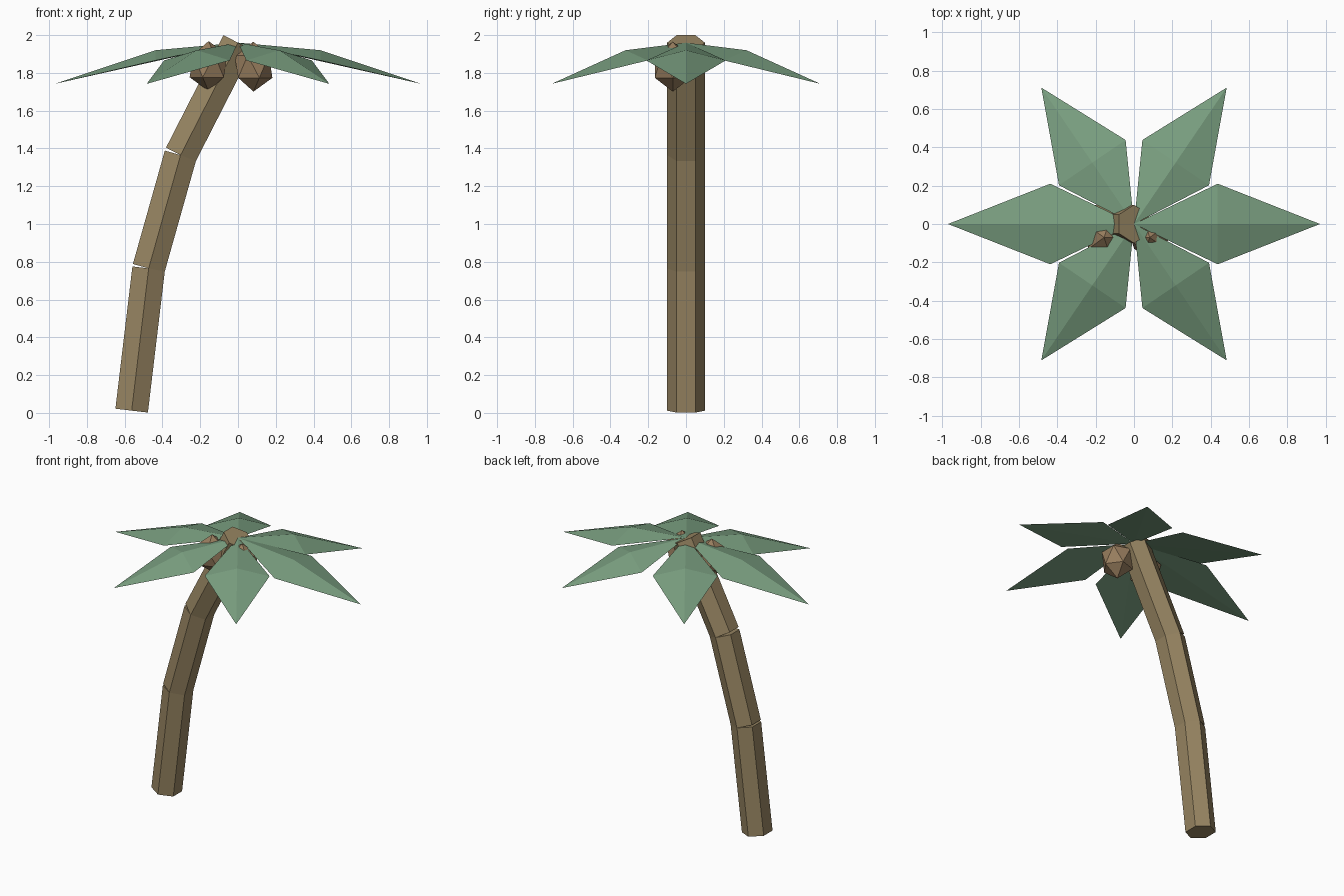
import bpy
import bmesh
from math import radians, sin, cos
from mathutils import Matrix, Vector

if "Cube" in bpy.data.objects:
    bpy.data.objects.remove(bpy.data.objects["Cube"], do_unlink=True)


def make_material(name, srgb):
    color = [(c / 255) ** 2.2 for c in srgb] + [1]
    mat = bpy.data.materials.new(name)
    mat.use_nodes = True
    mat.diffuse_color = color
    mat.node_tree.nodes["Principled BSDF"].inputs["Base Color"].default_value = color
    return mat


bark = make_material("bark brown", (150, 132, 98))
husk = make_material("husk brown", (150, 124, 94))
green = make_material("leaf green", (120, 156, 126))


def add_object(name, bm, mat):
    bmesh.ops.recalc_face_normals(bm, faces=bm.faces)
    mesh = bpy.data.meshes.new(name)
    bm.to_mesh(mesh)
    bm.free()
    mesh.materials.append(mat)
    obj = bpy.data.objects.new(name, mesh)
    bpy.context.collection.objects.link(obj)
    return obj


# Trunk: three straight hexagonal logs, each leaning further than the last
def add_log(name, bottom, top):
    start, end = Vector(bottom), Vector(top)
    axis = end - start
    bm = bmesh.new()
    bmesh.ops.create_cone(bm, cap_ends=True, segments=6, radius1=0.1,
                          radius2=0.1, depth=axis.length)
    # Put flat sides towards +x and -x, then lean about y
    if max(v.co.x for v in bm.verts) > 0.095:
        bm.transform(Matrix.Rotation(radians(30), 4, 'Z'))
    lean = Vector((0, 0, 1)).angle(axis)
    bm.transform(Matrix.Translation((start + end) / 2) @ Matrix.Rotation(lean, 4, 'Y'))
    return add_object(name, bm, bark)


joints = [(-0.563, 0, 0.012), (-0.473, 0, 0.765), (-0.304, 0, 1.365), (0, 0, 1.96)]
for name, low, high in zip(("lower", "middle", "upper"), joints, joints[1:]):
    add_log(name + "_trunk", low, high)


# Leaves: flat-bottomed kites with a raised ridge, fanned around the crown
def add_leaf(name, angle, length):
    mid = length * 0.45
    bm = bmesh.new()
    base, left, tip, right, ridge = [bm.verts.new(p) for p in (
        (0, 0, 1.96), (mid, 0.21, 1.866), (length, 0, 1.742),
        (mid, -0.21, 1.866), (mid, 0, 1.92))]
    rim = [base, left, tip, right]
    for a, b in zip(rim, rim[1:] + rim[:1]):
        bm.faces.new((a, b, ridge))
    bm.faces.new((base, tip, left))
    bm.faces.new((base, right, tip))
    bm.transform(Matrix.Rotation(radians(angle), 4, 'Z'))
    return add_object(name, bm, green)


for side, turn in (("left", 0), ("right", 180)):
    add_leaf(side + "_side_leaf", turn, 0.97)
    for end, spread in (("first", 55.8), ("second", -55.8)):
        add_leaf(f"{side}_{end}_corner_leaf", turn + spread, 0.86)


# Coconuts: faceted and slightly tall, hanging at the front of the crown
for name, spot, turn in (("right_coconut", (-0.156, -0.07, 1.836), 0),
                         ("left_coconut", (0.082, -0.07, 1.833), 180)):
    bm = bmesh.new()
    bmesh.ops.create_icosphere(bm, subdivisions=1, radius=0.112)
    bm.transform(Matrix.Translation(spot) @ Matrix.Rotation(radians(turn), 4, 'Z')
                 @ Matrix.Diagonal((1, 1, 1.18, 1)))
    add_object(name, bm, husk)
